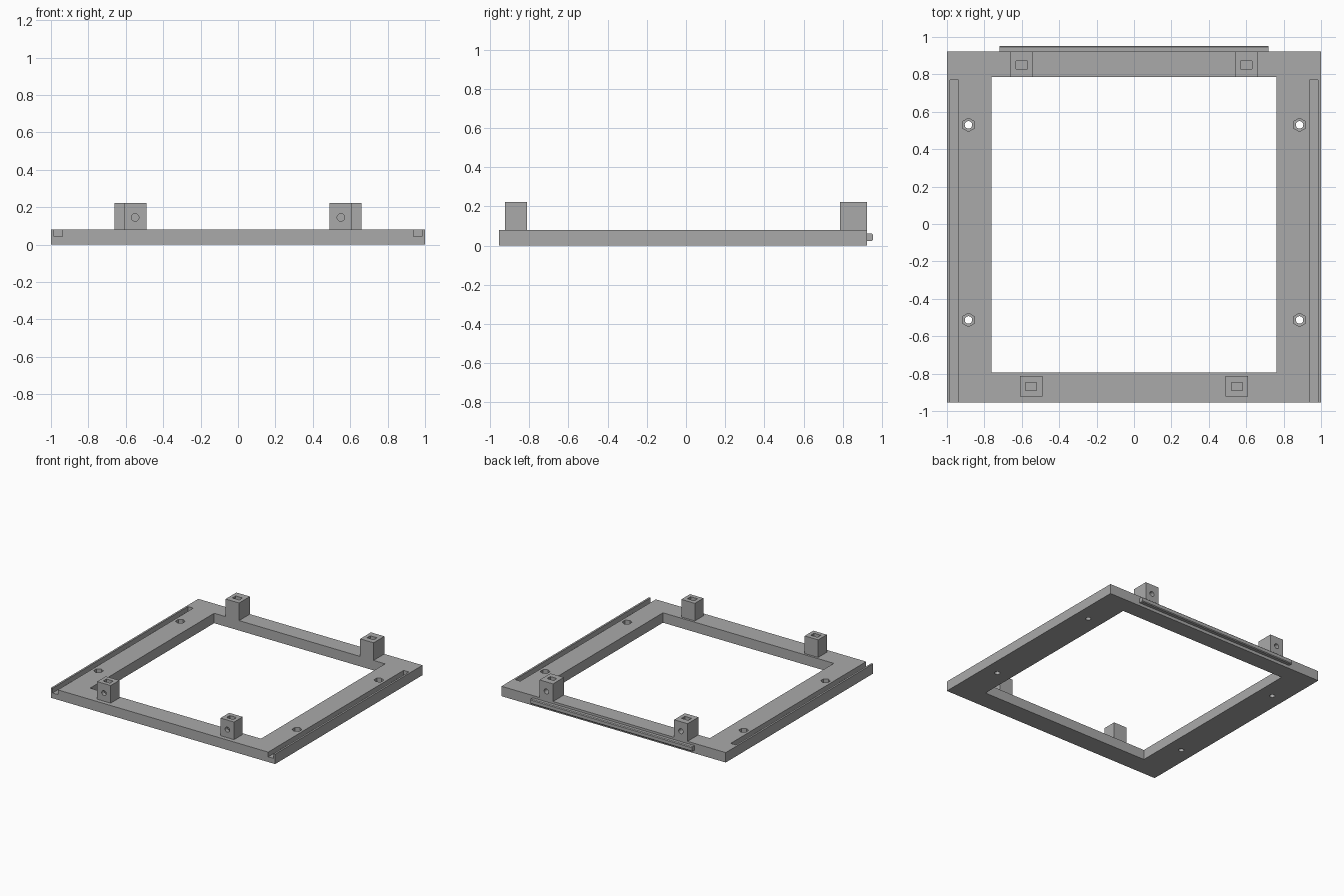
import bpy, bmesh, math
from mathutils import Matrix, Vector

if "Cube" in bpy.data.objects:
    bpy.data.objects.remove(bpy.data.objects["Cube"])

grey = bpy.data.materials.new("plain grey")
grey.diffuse_color = (0.4, 0.4, 0.4, 1)
grey.use_nodes = True
grey.node_tree.nodes["Principled BSDF"].inputs["Base Color"].default_value = grey.diffuse_color


def finish(name, bm):
    bmesh.ops.recalc_face_normals(bm, faces=bm.faces)
    me = bpy.data.meshes.new(name)
    bm.to_mesh(me)
    bm.free()
    me.materials.append(grey)
    ob = bpy.data.objects.new(name, me)
    bpy.context.scene.collection.objects.link(ob)
    return ob


def box(name, lo, hi):
    lo, hi = Vector(lo), Vector(hi)
    bm = bmesh.new()
    m = Matrix.Translation((lo + hi) / 2) @ Matrix.Diagonal((*(hi - lo), 1))
    bmesh.ops.create_cube(bm, size=1, matrix=m)
    return finish(name, bm)


def rod(name, centre, radius, length, sides, rot):
    bm = bmesh.new()
    bmesh.ops.create_cone(bm, cap_ends=True, segments=sides, radius1=radius,
                          radius2=radius, depth=length,
                          matrix=Matrix.Translation(centre) @ rot)
    return finish(name, bm)


def cut(ob, cutters):
    # Subtract every cutter, then discard the helpers
    for c in cutters:
        c.hide_render = True
        mod = ob.modifiers.new("cut", 'BOOLEAN')
        mod.operation = 'DIFFERENCE'
        mod.solver = 'EXACT'
        mod.object = c
    bpy.context.view_layer.update()
    deps = bpy.context.evaluated_depsgraph_get()
    mesh = bpy.data.meshes.new_from_object(ob.evaluated_get(deps))
    ob.modifiers.clear()
    ob.data = mesh
    for c in cutters:
        bpy.data.objects.remove(c)


UPRIGHT = Matrix.Identity(4)
ALONG_Y = Matrix.Rotation(math.pi / 2, 4, 'X')
T = 0.08      # frame thickness
TOP = 0.222   # top of the posts

# Flat frame with opening, side grooves, bolt holes and hex nut recesses
frame = box("frame", (-1, -0.955, 0), (1, 0.922, T))
cutters = [box("opening", (-0.762, -0.795, -0.1), (0.762, 0.785, 0.2))]
for s in (-1, 1):
    a, b = sorted((s * 0.938, s * 0.985))
    cutters.append(box("groove", (a, -1.1, 0.042), (b, 0.77, 0.2)))
    for y in (0.53, -0.513):
        cutters.append(rod("nut_recess", (s * 0.885, y, 0.14), 0.036, 0.2, 6, UPRIGHT))
        cutters.append(rod("bolt_hole", (s * 0.885, y, 0), 0.02, 0.4, 24, UPRIGHT))
cut(frame, cutters)

# Four posts: each has a nut slot from the top and a screw hole from outside
for s, side in ((-1, "left"), (1, "right")):
    for end, cx, y0, y1, ys, outer in (("front", 0.55, -0.922, -0.812, -0.868, -1),
                                       ("rear", 0.60, 0.785, 0.922, 0.85, 1)):
        x = s * cx
        post = box(f"{end}_{side}_post", (x - 0.06, y0, T), (x + 0.06, y1, TOP))
        slot = box("slot", (x - 0.03, ys - 0.021, 0.11), (x + 0.03, ys + 0.021, 0.4))
        hole = rod("screw_hole", (x, ys + outer * 0.1, 0.145), 0.02, 0.2, 24, ALONG_Y)
        cut(post, [slot, hole])

# Rear rail with bevelled outer edges, extruded along x
profile = [(0.922, 0.024), (0.947, 0.024), (0.953, 0.03),
           (0.953, 0.056), (0.947, 0.062), (0.922, 0.062)]
bm = bmesh.new()
face = bm.faces.new([bm.verts.new((-0.72, y, z)) for y, z in profile])
ext = bmesh.ops.extrude_face_region(bm, geom=[face])
bmesh.ops.translate(bm, vec=(1.44, 0, 0),
                    verts=[v for v in ext["geom"] if isinstance(v, bmesh.types.BMVert)])
finish("rear_rail", bm)
